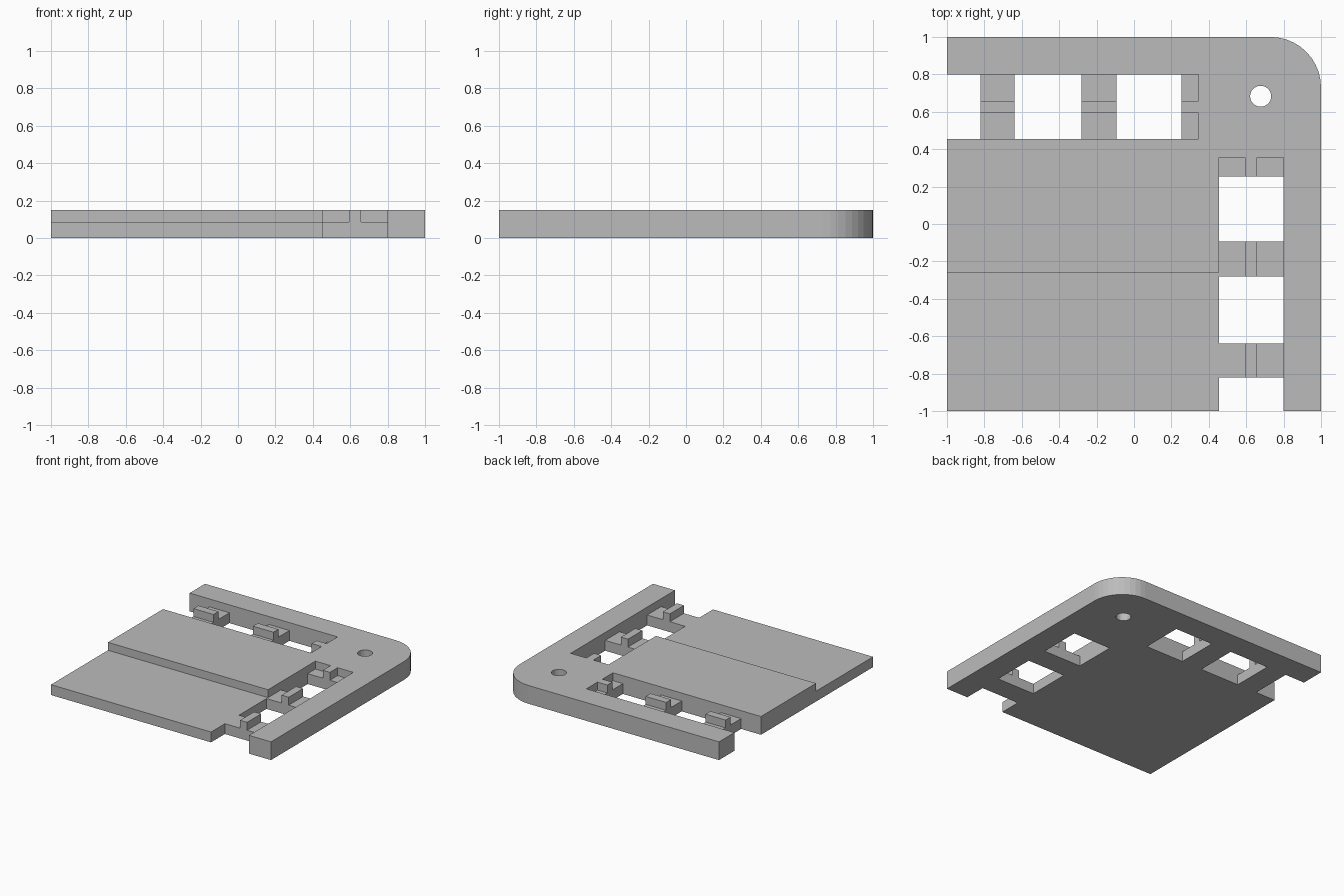
import bpy, bmesh, math

if "Cube" in bpy.data.objects:
    bpy.data.objects.remove(bpy.data.objects["Cube"])

H, LOW = 0.15, 0.085          # full and stepped heights
IN, OUT = 0.455, 0.80         # inner and outer edge of the slot channels
RIB = (0.593, 0.657)          # locating rib across each bridge

gray = bpy.data.materials.new("plain gray")
gray.diffuse_color = (0.5, 0.5, 0.5, 1)
gray.use_nodes = True
gray.node_tree.nodes["Principled BSDF"].inputs["Base Color"].default_value = gray.diffuse_color


def prism(name, pts, z0, z1):
    bm = bmesh.new()
    face = bm.faces.new([bm.verts.new((x, y, z0)) for x, y in pts])
    ext = bmesh.ops.extrude_face_region(bm, geom=[face])
    bmesh.ops.translate(bm, vec=(0, 0, z1 - z0),
                        verts=[v for v in ext["geom"] if isinstance(v, bmesh.types.BMVert)])
    bmesh.ops.recalc_face_normals(bm, faces=bm.faces)
    me = bpy.data.meshes.new(name)
    bm.to_mesh(me)
    bm.free()
    me.materials.append(gray)
    ob = bpy.data.objects.new(name, me)
    bpy.context.collection.objects.link(ob)
    return ob


# Square plate with one rounded corner
R = 0.27
corner = [(1 - R + R * math.cos(math.radians(9 * i)),
           1 - R + R * math.sin(math.radians(9 * i))) for i in range(11)]
plate = prism("corner_plate", [(-1, -1), (1, -1)] + corner + [(-1, 1)], 0, H)


def cut(pts, z0):
    cutter = prism("cutter", pts, z0, H + 0.1)
    cutter.hide_render = True
    mod = plate.modifiers.new("cut", "BOOLEAN")
    mod.operation, mod.solver, mod.object = "DIFFERENCE", "EXACT", cutter
    bpy.context.view_layer.objects.active = plate
    bpy.ops.object.modifier_apply(modifier=mod.name)
    bpy.data.objects.remove(cutter)


def cut_box(a0, a1, b0, b1, z0, swap=False):
    pts = [(a0, b0), (a1, b0), (a1, b1), (a0, b1)]
    cut([(b, a) for a, b in pts] if swap else pts, z0)


# Slot channels along the back and the right side, mirrored over the diagonal
for swap in (False, True):
    # ledges either side of the rib
    cut_box(-1.1, 0.345 if not swap else 0.355, IN, RIB[0], LOW, swap)
    cut_box(-1.1, 0.345 if not swap else 0.355, RIB[1], OUT, LOW, swap)
    # through openings between the bridges
    for a0, a1 in ((-1.1, -0.82), (-0.638, -0.28), (-0.093, 0.255)):
        cut_box(a0, a1, IN, OUT, -0.1, swap)

# Lower front step of the main panel
cut_box(-1.1, IN + 0.05, -1.1, -0.26, LOW)

# Round fixing hole
cut([(0.677 + 0.056 * math.cos(math.tau * i / 32),
      0.683 + 0.056 * math.sin(math.tau * i / 32)) for i in range(32)], -0.1)
